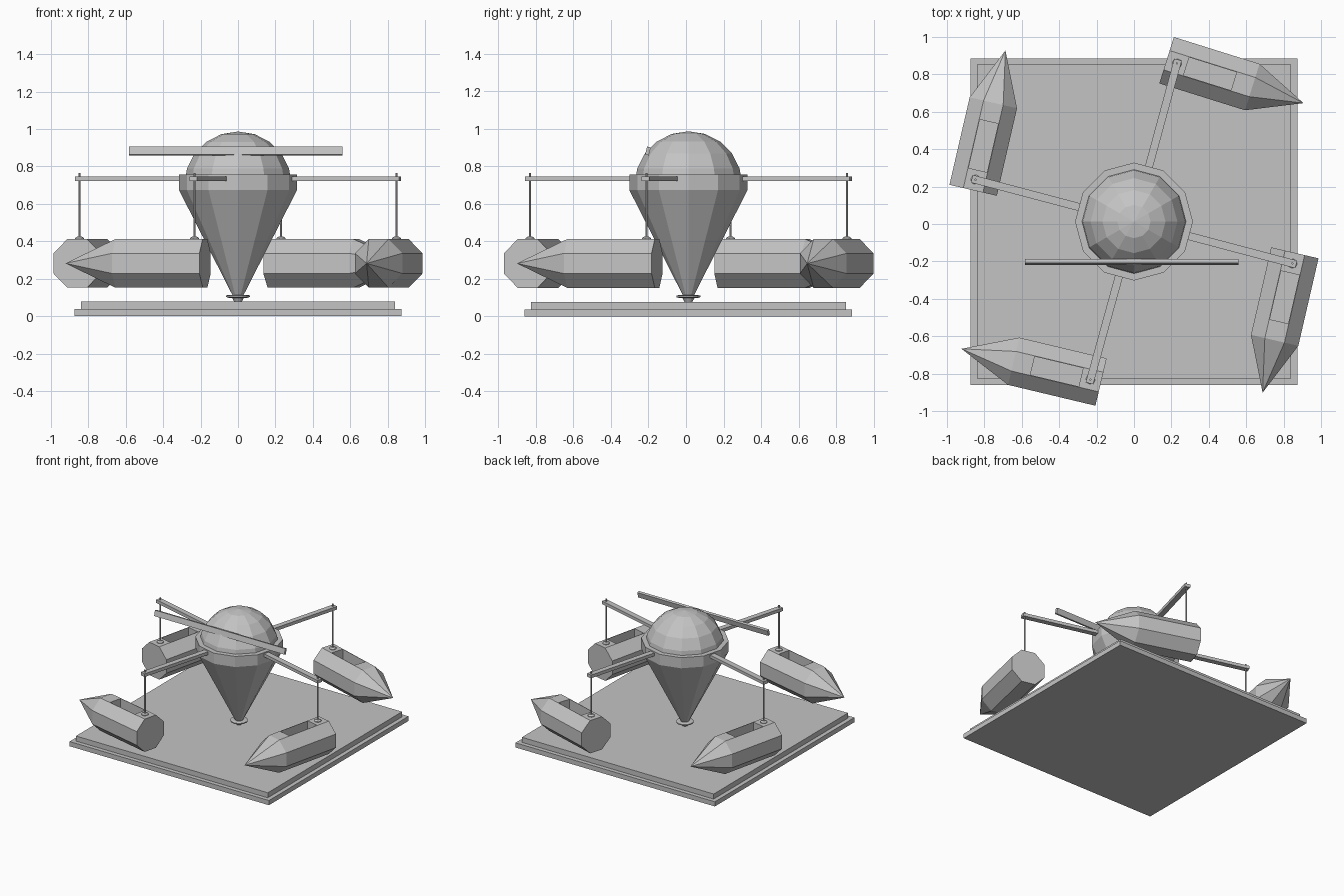
import bpy, bmesh
from math import radians, cos, sin, pi
from mathutils import Matrix, Vector

cube = bpy.data.objects.get("Cube")
if cube:
    bpy.data.objects.remove(cube)

CY = 0.013  # y of the central axis

grey = bpy.data.materials.new("plain_grey")
grey.use_nodes = True
colour = (0.55, 0.55, 0.55, 1)
grey.diffuse_color = colour
grey.node_tree.nodes["Principled BSDF"].inputs["Base Color"].default_value = colour


def finish(name, bm, matrix=None):
    bmesh.ops.recalc_face_normals(bm, faces=bm.faces)
    mesh = bpy.data.meshes.new(name)
    bm.to_mesh(mesh)
    bm.free()
    mesh.materials.append(grey)
    obj = bpy.data.objects.new(name, mesh)
    bpy.context.collection.objects.link(obj)
    if matrix:
        obj.matrix_world = matrix
    return obj


def box(name, lo, hi, matrix=None):
    bm = bmesh.new()
    lo, hi = Vector(lo), Vector(hi)
    bmesh.ops.create_cube(bm, size=1)
    for v in bm.verts:
        v.co = (lo + hi) / 2 + v.co * (hi - lo)
    return finish(name, bm, matrix)


def lathe(name, profile, sides, matrix=None, turn=0):
    """Closed solid of (radius, z) rings; a zero radius makes a tip."""
    bm = bmesh.new()
    rings = []
    for r, z in profile:
        count = sides if r else 1
        rings.append([bm.verts.new((r * cos(turn + 2 * pi * i / sides),
                                    r * sin(turn + 2 * pi * i / sides), z))
                      for i in range(count)])
    for a, b in zip(rings, rings[1:]):
        for i in range(sides):
            j = (i + 1) % sides
            corners = [a[i], a[j], b[j], b[i]] if len(b) > 1 else [a[i], a[j], b[0]]
            bm.faces.new(corners)
    for ring in (rings[0], rings[-1]):
        if len(ring) > 1:
            bm.faces.new(ring)
    return finish(name, bm, matrix)


def pod(name, matrix):
    """Octagonal hull with a pointed nose and an open cockpit, along local +x."""
    apothem, shoulder, tip = 0.13, 0.48, 0.767
    lie_down = Matrix.Rotation(pi / 2, 4, 'Y')
    hull = lathe(name, [(apothem / cos(pi / 8), 0), (apothem / cos(pi / 8), shoulder), (0, tip)],
                 8, None, pi / 8)
    hull.data.transform(lie_down)
    bm = bmesh.new()
    bm.from_mesh(hull.data)
    # Split the deck around the cockpit, then sink the opening
    for x in (0.107, 0.38):
        deck = [f for f in bm.faces if f.normal.z > 0.99]
        geom = deck + list({e for f in deck for e in f.edges})
        geom += list({v for f in deck for v in f.verts})
        bmesh.ops.bisect_plane(bm, geom=geom, plane_co=(x, 0, 0), plane_no=(1, 0, 0))
    bm.normal_update()
    opening = [f for f in bm.faces if f.normal.z > 0.99
               and 0.11 < f.calc_center_median().x < 0.37]
    bmesh.ops.inset_region(bm, faces=opening, thickness=0.005)
    result = bmesh.ops.extrude_face_region(bm, geom=opening)
    floor = [g for g in result["geom"] if isinstance(g, bmesh.types.BMVert)]
    bmesh.ops.delete(bm, geom=opening, context='FACES_ONLY')
    bmesh.ops.translate(bm, verts=floor, vec=(0, 0, -0.17))
    bmesh.ops.recalc_face_normals(bm, faces=bm.faces)
    bm.to_mesh(hull.data)
    bm.free()
    hull.matrix_world = matrix


centre = Matrix.Translation((0, CY, 0))

# Stepped square base
box("base_lower", (-0.873, -0.873, 0), (0.873, 0.873, 0.037), centre)
box("base_upper", (-0.84, -0.84, 0.037), (0.84, 0.84, 0.077), centre)

# Central tapered body, foot and dome
lathe("tapered_body", [(0.03, 0.113), (0.315, 0.673), (0.315, 0.757)], 12, centre)
lathe("foot_flange", [(0.05, 0.098), (0.063, 0.102), (0.063, 0.11), (0.05, 0.114)], 16, centre)
lathe("foot_nozzle", [(0.02, 0.075), (0.033, 0.1)], 12, centre)
bm = bmesh.new()
bmesh.ops.create_uvsphere(bm, u_segments=12, v_segments=10, radius=0.287)
finish("dome", bm, centre @ Matrix.Translation((0, 0, 0.70)))

# Long board resting against the dome
box("front_board", (-0.57, -0.01, -0.022), (0.57, 0.01, 0.022),
    Matrix.Translation((-0.012, -0.203, 0.882)) @ Matrix.Rotation(radians(-14), 4, 'X'))

# Four arms, each with a hanging pod
for place, angle, heading in (("left", -14.8, -103), ("back", 74.8, -17.4),
                              ("right", 165.2, 77), ("front", 254.6, 166.6)):
    spin = centre @ Matrix.Rotation(radians(angle), 4, 'Z')
    box(place + "_arm", (0.27, -0.021, 0.722), (0.897, 0.021, 0.747), spin)
    hang = spin @ Matrix.Translation((0.876, 0, 0))
    lathe(place + "_rod", [(0.006, 0.405), (0.006, 0.765)], 8, hang)
    lathe(place + "_collar", [(0.025, 0.41), (0.025, 0.417), (0.012, 0.426)], 12, hang)
    pivot = hang.to_translation()
    pod(place + "_pod", Matrix.Translation((pivot.x, pivot.y, 0.282))
        @ Matrix.Rotation(radians(heading), 4, 'Z') @ Matrix.Translation((-0.058, 0, 0)))
